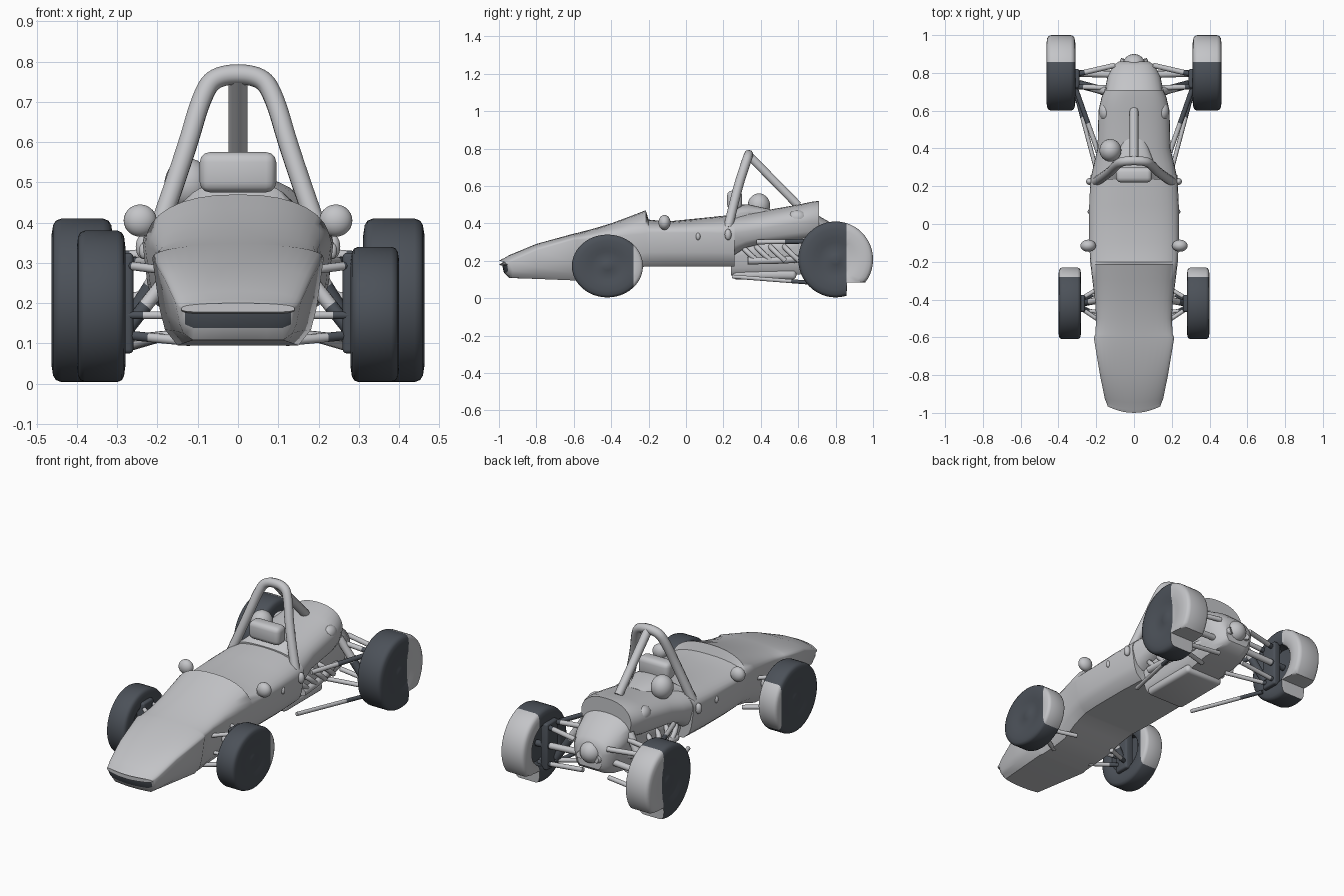
import bpy, bmesh, math
from mathutils import Vector

cube = bpy.data.objects.get("Cube")
if cube:
    bpy.data.objects.remove(cube)


def make_mat(name, rgb):
    m = bpy.data.materials.new(name)
    m.use_nodes = True
    m.diffuse_color = (*rgb, 1)
    m.node_tree.nodes["Principled BSDF"].inputs["Base Color"].default_value = (*rgb, 1)
    return m


GREY = make_mat("light grey", (0.55, 0.555, 0.575))
DARK = make_mat("dark slate", (0.072, 0.083, 0.1))


def finish(name, bm, mats, angle=35):
    bmesh.ops.recalc_face_normals(bm, faces=bm.faces)
    me = bpy.data.meshes.new(name)
    bm.to_mesh(me)
    bm.free()
    ob = bpy.data.objects.new(name, me)
    bpy.context.collection.objects.link(ob)
    for m in mats:
        me.materials.append(m)
    bpy.ops.object.select_all(action='DESELECT')
    ob.select_set(True)
    bpy.context.view_layer.objects.active = ob
    bpy.ops.object.shade_smooth_by_angle(angle=math.radians(angle))


def section(w, wb, zb, zs, zt):
    """Half outline: crowned top, near-upright side, rounded sill, flat floor."""
    half = []
    for i in range(9):
        a = i / 8 * math.pi / 2
        half.append((w * math.sin(a) ** 0.85, zs + (zt - zs) * math.cos(a) ** 0.9))
    half += [(wb, zb + 0.42 * (zs - zb)), (wb * 0.93, zb + 0.18 * (zs - zb))]
    half += [(wb * k, zb) for k in (0.77, 0.5, 0.25, 0)]
    return half + [(-x, z) for x, z in half[-2:0:-1]]


def loft(name, rows, bow=0.0, mats=(GREY,), rule=None):
    bm = bmesh.new()
    rings = []
    for y, w, wb, zb, zs, zt in rows:
        fade = max(0, 1 - (y - rows[0][0]) / 0.15)
        rings.append([bm.verts.new((x, y + bow * fade * (x / w) ** 2, z))
                      for x, z in section(w, wb, zb, zs, zt)])
    n = len(rings[0])
    for a, b in zip(rings, rings[1:]):
        for i in range(n):
            bm.faces.new((a[i], a[(i + 1) % n], b[(i + 1) % n], b[i]))
    bm.faces.new(rings[0])
    bm.faces.new(rings[-1])
    if rule:
        for f in bm.faces:
            f.material_index = int(rule(f.calc_center_median()))
    finish(name, bm, mats)


def blob(name, loc, size, mat=GREY):
    bm = bmesh.new()
    bmesh.ops.create_uvsphere(bm, u_segments=24, v_segments=14, radius=1)
    for v in bm.verts:
        v.co = Vector(loc) + Vector(c * s for c, s in zip(v.co, size))
    finish(name, bm, [mat], 60)


def rounded_box(name, loc, size, bevel, mat=GREY):
    bm = bmesh.new()
    bmesh.ops.create_cube(bm, size=1)
    for v in bm.verts:
        v.co = Vector(loc) + Vector(c * s for c, s in zip(v.co, size))
    bmesh.ops.bevel(bm, geom=bm.edges[:], offset=bevel, segments=3, profile=0.5, affect='EDGES')
    finish(name, bm, [mat], 40)


def tube(name, pts, r, mat=GREY, order=2):
    cu = bpy.data.curves.new(name, 'CURVE')
    cu.dimensions = '3D'
    cu.bevel_depth = r
    cu.bevel_resolution = 3
    cu.use_fill_caps = True
    sp = cu.splines.new('NURBS')
    sp.points.add(len(pts) - 1)
    for p, co in zip(sp.points, pts):
        p.co = (*co, 1)
    sp.order_u = order
    sp.use_endpoint_u = True
    sp.resolution_u = 8
    cu.materials.append(mat)
    bpy.context.collection.objects.link(bpy.data.objects.new(name, cu))


def arm(name, a, b, r, split=0.7):
    """Suspension link, dark towards the wheel."""
    a, b = Vector(a), Vector(b)
    m = a.lerp(b, split)
    tube(name, [a, m], r)
    tube(name + "_outer", [m, b], r, DARK)


def wheel(name, x, y, ry, rz, width, split, floor=0):
    """Lathed tyre with a flat outer face and a dished rim on the inner face."""
    tread = [(1, 0.8), (0.95, 0.92), (0.86, 0.975), (0.68, 1)]
    prof = [(0.88, 0.001), (0.88, 0.14), (0.83, 0.18), (0.88, 0.45), (0.97, 0.58)] + tread
    prof += [(-a, b) for a, b in reversed(tread)]
    prof += [(-0.97, 0.62), (-0.85, 0.56), (-0.2, 0.52), (-0.1, 0.2), (-0.1, 0.001)]
    out = math.copysign(width / 2, x)
    bm = bmesh.new()
    n = 48
    rings = []
    for k in range(n):
        t = 2 * math.pi * k / n
        rings.append([bm.verts.new((x + a * out, y + b * ry * math.cos(t),
                                    rz + 0.004 + b * rz * math.sin(t))) for a, b in prof])
    for k in range(n):
        a, b = rings[k], rings[(k + 1) % n]
        for i in range(len(prof) - 1):
            bm.faces.new((a[i], a[i + 1], b[i + 1], b[i]))
    for i in (0, -1):
        bm.faces.new([r[i] for r in rings])
    for cut in (split, split + 0.004):
        bmesh.ops.bisect_plane(bm, geom=bm.verts[:] + bm.edges[:] + bm.faces[:],
                               plane_co=(0, cut, 0), plane_no=(0, 1, 0))
    for f in bm.faces:
        f.material_index = int(f.calc_center_median().y < split)
    for v in bm.verts:
        if v.co.y > split + 0.002:
            v.co.z = max(v.co.z, floor)
    finish(name, bm, [GREY, DARK], 40)


# Bodywork: nose, screen and tub in one shell, with a dark air intake under the lip
loft("body_shell", [
    (-1.0, .14, .14, .178, .188, .2), (-.982, .144, .141, .174, .19, .21),
    (-.974, .147, .142, .138, .19, .213), (-.945, .155, .145, .108, .2, .23),
    (-.8, .18, .165, .103, .255, .29), (-.6, .213, .195, .095, .312, .345),
    (-.585, .205, .188, .095, .312, .348), (-.5, .2, .185, .1, .32, .37),
    (-.4, .207, .19, .11, .33, .4), (-.3, .22, .205, .15, .338, .437),
    (-.215, .23, .215, .17, .345, .47), (-.2, .232, .218, .17, .35, .42),
    (-.1, .237, .225, .17, .35, .41), (.1, .237, .225, .17, .35, .43),
    (.26, .23, .215, .17, .345, .447)],
    bow=.035, mats=(GREY, DARK),
    rule=lambda c: c.y < -.94 and abs(c.x) < .13 and .145 < c.z < .172)
loft("engine_cover", [
    (.24, .23, .21, .22, .345, .445), (.32, .212, .205, .27, .355, .455),
    (.4, .193, .185, .29, .37, .465), (.6, .188, .175, .31, .405, .5),
    (.67, .172, .16, .32, .41, .515), (.71, .155, .145, .33, .41, .52)])
loft("headrest_fairing", [
    (.235, .17, .17, .4, .42, .45), (.29, .13, .15, .4, .44, .5),
    (.34, .1, .13, .4, .45, .5), (.45, .06, .1, .42, .45, .475)])

# Engine and gearbox under the cover
loft("engine_block", [
    (.24, .15, .13, .12, .22, .33), (.55, .135, .12, .12, .26, .37),
    (.71, .155, .13, .14, .33, .44), (.78, .14, .12, .15, .3, .4),
    (.84, .11, .1, .17, .28, .35), (.86, .08, .075, .19, .27, .32)])
blob("gearbox_end", (0, .84, .27), (.06, .06, .06))
rounded_box("engine_sump", (0, .42, .125), (.24, .34, .05), .02)

# Roll hoop, its stay and the headrest
leg = [(.2, .225, .375), (.131, .27, .57), (.092, .315, .71), (.056, .335, .768)]
tube("roll_hoop", leg + [(-x, y, z) for x, y, z in reversed(leg)], .025, order=3)
tube("roll_hoop_stay", [(0, .335, .765), (0, .6, .495)], .023)
rounded_box("headrest", (0, .26, .525), (.19, .08, .1), .025)
blob("intake_dome", (-.125, .39, .495), (.058, .06, .065))

# Wheels
wheel("front_left_wheel", .34, -.42, .19, .168, .12, -.28)
wheel("front_right_wheel", -.34, -.42, .19, .188, .12, -.28)
for s, side in ((1, "left"), (-1, "right")):
    wheel(f"rear_{side}_wheel", s * .387, .8, .2, .203, .152, .858, .085)

    def at(x, y, z):
        return (s * x, y, z)

    # Mirrors and small body fittings
    blob(f"{side}_mirror", at(.243, -.115, .405), (.041, .032, .04))
    tube(f"{side}_mirror_stalk", [at(.2, -.13, .36), at(.235, -.115, .4)], .012)
    blob(f"{side}_cover_bulge", at(.15, .595, .43), (.036, .05, .04))
    blob(f"{side}_side_catch", at(.236, .225, .34), (.018, .018, .03))
    blob(f"{side}_side_rivet", at(.234, .065, .33), (.012, .012, .02))

    # Front suspension
    for i, y in enumerate((-.52, -.33)):
        arm(f"front_{side}_upper_arm_{i}", at(.17, y, .28), at(.32, -.42, .3), .011, .6)
        arm(f"front_{side}_lower_arm_{i}", at(.12, y, .105), at(.32, -.42, .125), .012, .5)
    arm(f"front_{side}_spring", at(.17, -.4, .27), at(.28, -.42, .13), .018, .55)
    arm(f"front_{side}_steering_rod", at(.15, -.47, .17), at(.32, -.45, .17), .01, .5)
    rounded_box(f"front_{side}_upright", at(.285, -.42, .2), (.05, .09, .25), .01, DARK)

    # Rear suspension
    arm(f"rear_{side}_upper_link", at(.1, .84, .31), at(.36, .78, .31), .014, .62)
    arm(f"rear_{side}_front_link", at(.13, .72, .33), at(.36, .73, .31), .014, .6)
    arm(f"rear_{side}_lower_link", at(.08, .8, .13), at(.36, .8, .1), .013)
    arm(f"rear_{side}_lower_front_link", at(.08, .66, .13), at(.36, .77, .1), .012)
    arm(f"rear_{side}_drive_shaft", at(.08, .79, .22), at(.37, .8, .205), .018)
    arm(f"rear_{side}_spring", at(.14, .7, .36), at(.29, .74, .12), .022, .5)
    arm(f"rear_{side}_upper_trailing_arm", at(.19, .38, .3), at(.31, .72, .305), .013, .45)
    arm(f"rear_{side}_lower_trailing_arm", at(.19, .25, .115), at(.31, .7, .08), .011)
    rounded_box(f"rear_{side}_upright", at(.312, .77, .205), (.045, .1, .26), .01, DARK)

    # Exhaust headers
    for i in range(4):
        y = .3 + i * .075
        tube(f"{side}_header_{i}", [at(.11, y, .28), at(.18, y, .27), at(.17, y + .08, .2)],
             .014, order=3)
    tube(f"{side}_exhaust", [at(.17, .33, .2), at(.165, .5, .2), at(.12, .7, .22),
                             at(.05, .87, .25)], .02, order=3)
